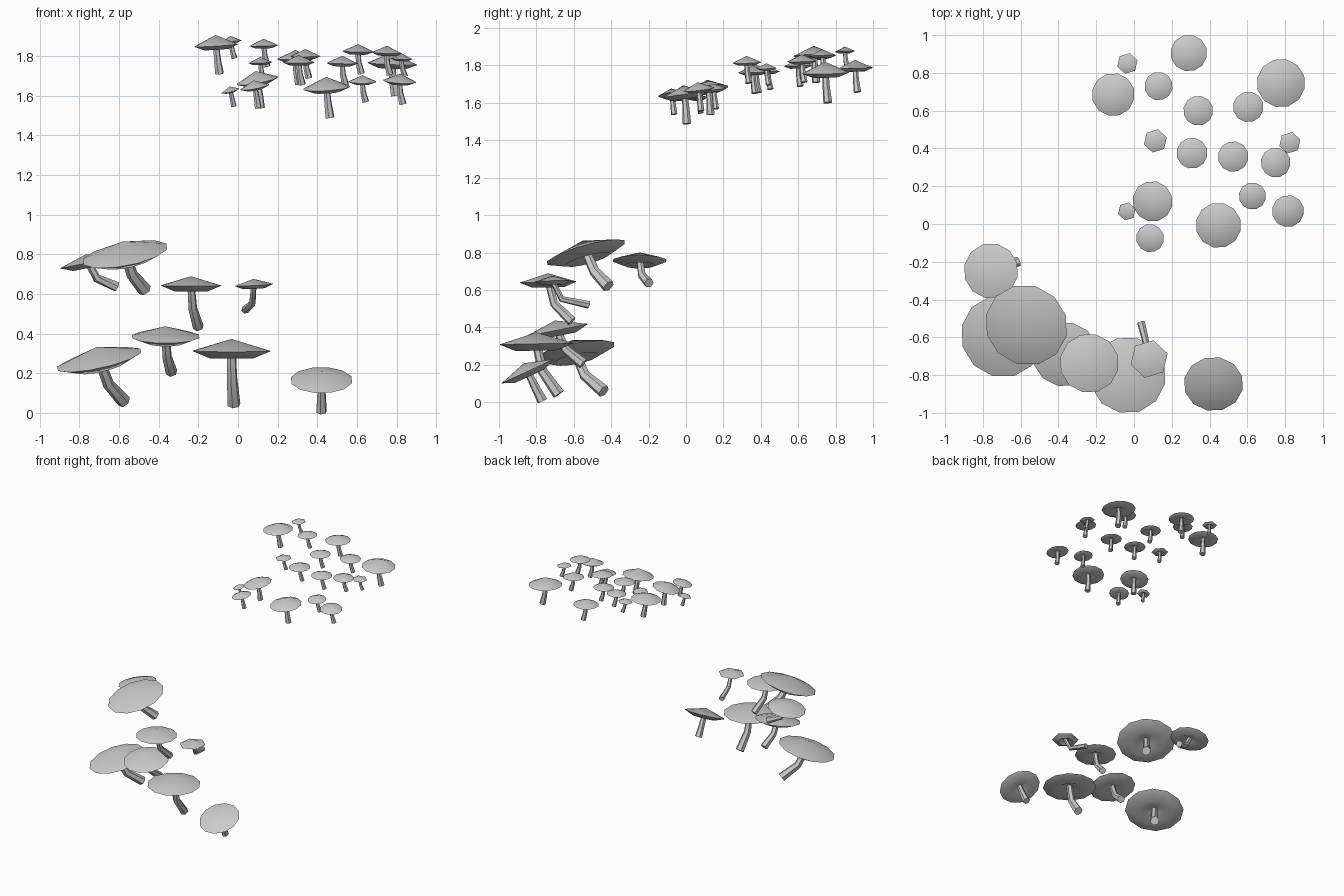
import bpy, bmesh, math
from mathutils import Vector

if "Cube" in bpy.data.objects:
    bpy.data.objects.remove(bpy.data.objects["Cube"])


def bridge(bm, a, b):
    n = len(a)
    for i in range(n):
        bm.faces.new((a[i], a[(i + 1) % n], b[(i + 1) % n], b[i]))


def ring(bm, centre, normal, radius, n):
    # circle of points perpendicular to the normal
    normal = normal.normalized()
    u = Vector((1, 0, 0))
    u = (u - normal * u.dot(normal)).normalized()
    v = normal.cross(u)
    angles = [2 * math.pi * i / n + 0.3 for i in range(n)]
    return [bm.verts.new(centre + radius * (math.cos(a) * u + math.sin(a) * v)) for a in angles]


def finish(bm, name):
    bmesh.ops.recalc_face_normals(bm, faces=bm.faces)
    mesh = bpy.data.meshes.new(name)
    bm.to_mesh(mesh)
    bm.free()
    ob = bpy.data.objects.new(name, mesh)
    bpy.context.collection.objects.link(ob)
    bpy.ops.object.select_all(action='DESELECT')
    ob.select_set(True)
    bpy.context.view_layer.objects.active = ob
    bpy.ops.object.shade_smooth_by_angle(angle=math.radians(50))


def mushroom(label, rim, r, slope, rise, sides, lean):
    up = Vector((-slope[0], -slope[1], 1)).normalized()

    # cap: low cone on top, bevelled gill side, hollow around the stem
    bm = bmesh.new()
    apex = bm.verts.new(rim + up * rise * r)
    outer = ring(bm, rim, up, r, sides)
    lip = ring(bm, rim - up * 0.18 * r, up, 0.56 * r, sides)
    inner = ring(bm, rim + up * 0.02 * r, up, 0.13 * r, sides)
    for i in range(sides):
        bm.faces.new((apex, outer[i], outer[(i + 1) % sides]))
    bridge(bm, outer, lip)
    bridge(bm, lip, inner)
    bm.faces.new(inner)
    finish(bm, "cap_" + label)

    # stem: leaves the cap along its axis, then bends out to the foot
    top = rim + up * 0.03 * r
    base = rim + lean
    mid = (top.lerp(base, 0.5) + top - up * 0.55 * lean.length) / 2
    w = 0.008 + 0.11 * r
    bm = bmesh.new()
    a = ring(bm, top, top - mid, w * 0.75, 6)
    b = ring(bm, mid, top - base, w * 0.9, 6)
    c = ring(bm, base, mid - base, w * 1.1, 6)
    bridge(bm, a, b)
    bridge(bm, b, c)
    bm.faces.new(a)
    bm.faces.new(c)
    finish(bm, "stem_" + label)


# lower group: rim centre and radius, rim slope, foot relative to the cap
lower = [
    (-.57, -.535, .80, .222, .19, .28, .1, .12, -.18),
    (-.757, -.248, .757, .147, .2, 0, .145, .05, -.12),
    (-.237, -.737, .642, .157, 0, .02, .037, .127, -.21),
    (.08, -.715, .645, .102, .05, .03, -.043, .195, -.125),
    (-.365, -.69, .385, .175, 0, .2, .03, .14, -.18),
    (-.033, -.80, .312, .203, 0, .02, .013, .12, -.27),
    (-.70, -.595, .268, .222, .22, .2, .125, .155, -.21),
    (.421, -.847, .165, .158, 0, .46, 0, .08, -.16),
]
for i, (x, y, z, r, sx, sy, *lean) in enumerate(lower):
    mushroom(f"lower_{i + 1}", Vector((x, y, z)), r, (sx, sy), 0.3,
             6 if r < 0.11 else 12, Vector(lean))

# upper group: rim centre and radius; tilt and stem follow from these
upper = [
    (.29, .905, 1.785, .097), (-.035, .85, 1.875, .056), (-.11, .685, 1.853, .114),
    (.13, .73, 1.852, .075), (.34, .60, 1.798, .079), (.605, .62, 1.822, .081),
    (.778, .746, 1.76, .129), (.113, .44, 1.766, .063), (.307, .375, 1.767, .082),
    (.525, .357, 1.763, .081), (.75, .325, 1.815, .079), (.825, .43, 1.785, .058),
    (.098, .12, 1.675, .108), (-.038, .067, 1.624, .049), (.085, -.075, 1.643, .075),
    (.447, -.007, 1.639, .121), (.627, .148, 1.67, .072), (.815, .068, 1.672, .085),
]
for i, (x, y, z, r) in enumerate(upper):
    slope = (.22 - .35 * x, .12) if y < .2 else (.05 - .12 * x, .03)
    mushroom(f"upper_{i + 1}", Vector((x, y, z)), r, slope, 0.46,
             6 if r < 0.065 else 12, Vector((.017, .012, -.03 - r)))
